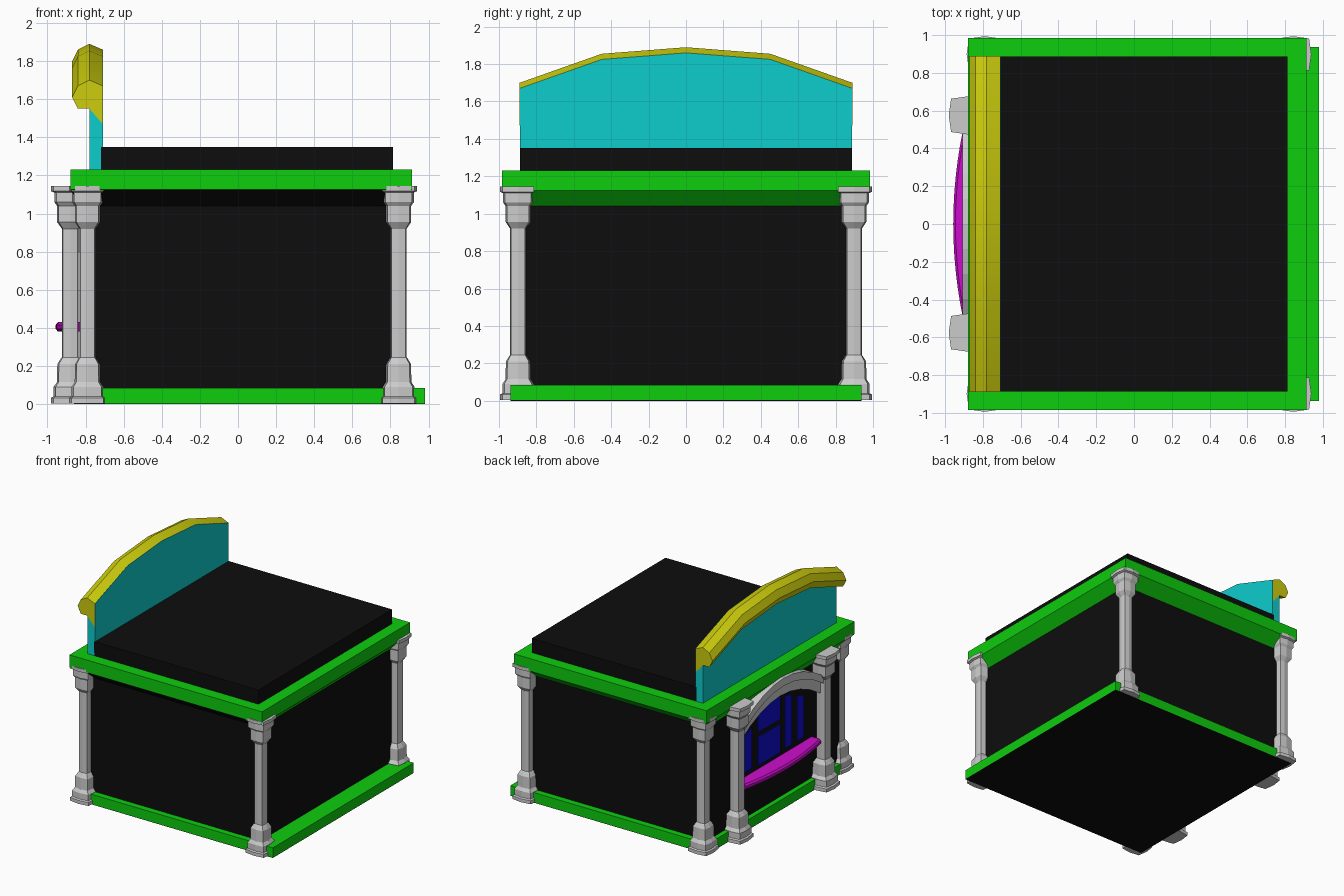
import bpy, bmesh, math

if "Cube" in bpy.data.objects:
    bpy.data.objects.remove(bpy.data.objects["Cube"])


def material(name, rgb):
    m = bpy.data.materials.new(name)
    m.diffuse_color = (*rgb, 1)
    m.use_nodes = True
    m.node_tree.nodes["Principled BSDF"].inputs["Base Color"].default_value = m.diffuse_color
    return m


LO, HI = 0.004, 0.61
GREEN = material("green", (LO, HI, LO))
BLACK = material("black", (LO, LO, LO))
CYAN = material("cyan", (LO, HI, HI))
YELLOW = material("yellow", (HI, HI, LO))
MAGENTA = material("magenta", (HI, LO, HI))
BLUE = material("blue", (LO, LO, HI))


def loft(name, rings, mat=None, smooth=False):
    """Skin a list of equal closed rings and cap both ends."""
    bm = bmesh.new()
    vs = [[bm.verts.new(p) for p in r] for r in rings]
    n = len(rings[0])
    for a, b in zip(vs, vs[1:]):
        for i in range(n):
            j = (i + 1) % n
            bm.faces.new((a[i], a[j], b[j], b[i]))
    bm.faces.new(vs[0][::-1])
    bm.faces.new(vs[-1])
    bmesh.ops.recalc_face_normals(bm, faces=bm.faces)
    me = bpy.data.meshes.new(name)
    bm.to_mesh(me)
    bm.free()
    ob = bpy.data.objects.new(name, me)
    bpy.context.collection.objects.link(ob)
    if mat:
        me.materials.append(mat)
    if smooth:
        bpy.ops.object.select_all(action='DESELECT')
        ob.select_set(True)
        bpy.context.view_layer.objects.active = ob
        bpy.ops.object.shade_smooth_by_angle(angle=math.radians(30))
    return ob


def rect(x0, x1, y, z):
    return [(x0, -y, z), (x1, -y, z), (x1, y, z), (x0, y, z)]


def box(name, x0, x1, y, z0, z1, mat):
    return loft(name, [rect(x0, x1, y, z0), rect(x0, x1, y, z1)], mat)


# Main block, floor and roof
box("walls", -0.82, 0.83, 0.885, 0.003, 1.2, BLACK)
box("floor", -0.86, 0.98, 0.937, 0, 0.003, BLACK)
box("plinth", -0.86, 0.98, 0.937, 0.003, 0.085, GREEN)
box("roof_slab", -0.72, 0.813, 0.888, 1.2, 1.35, BLACK)

# Cornice with a sloped underside, dark on the front side
cornice = loft("cornice", [rect(-0.82, 0.83, 0.885, 1.04), rect(-0.88, 0.913, 0.985, 1.125),
                           rect(-0.88, 0.913, 0.985, 1.23)], GREEN)
cornice.data.materials.append(BLACK)
for f in cornice.data.polygons:
    if f.normal.y < -0.3 and f.normal.z < -0.3:
        f.material_index = 1

# Columns: eight-sided with bulged square section
PROFILE = [(.004, .096), (.033, .096), (.04, .084), (.09, .084), (.115, .067), (.21, .065),
           (.238, .048), (.245, .042), (.92, .042), (.955, .066), (1.04, .066), (1.06, .08),
           (1.11, .08), (1.117, .096), (1.145, .096)]


def column(name, cx, cy, s=1.0):
    rings = []
    for z, r in PROFILE:
        ring = []
        for k in range(8):
            q = r * s * (1 if k % 2 == 0 else 1.24)
            a = k * math.pi / 4
            ring.append((cx + q * math.cos(a), cy + q * math.sin(a), z))
        rings.append(ring)
    loft(name, rings)


for side, sy in (("left", 1), ("right", -1)):
    column("entrance_column_" + side, -0.88, sy * 0.575, 1.05)
    column("facade_corner_column_" + side, -0.79, sy * 0.898)
    column("rear_corner_column_" + side, 0.843, sy * 0.898)

# Parapet wall and its rounded coping, both following the same arc
ARC = [(-0.888, 0), (-0.45, 0.155), (0, 0.19), (0.45, 0.155), (0.888, 0)]
loft("parapet", [[(-0.78, y, 1.2), (-0.708, y, 1.2), (-0.708, y, 1.67 + h), (-0.78, y, 1.67 + h)]
                 for y, h in ARC], CYAN)
COPING = [(-0.71, 1.67), (-0.78, 1.70), (-0.84, 1.67), (-0.87, 1.61),
          (-0.84, 1.55), (-0.78, 1.55), (-0.71, 1.47)]
loft("parapet_coping", [[(x, y * 1.002, z + h) for x, z in COPING] for y, h in ARC],
     YELLOW, smooth=True)


# Stepped arch between the entrance columns
def arch(name, x, low, high):
    rings = []
    for i in range(9):
        t = -1 + i / 4
        rise = 0.18 * (1 - t * t)
        y = 0.53 * t
        rings.append([(x, y, low + rise), (-0.81, y, low + rise),
                      (-0.81, y, high + rise), (x, y, high + rise)])
    loft(name, rings)


arch("arch_outer", -0.908, 0.89, 0.955)
arch("arch_inner", -0.88, 0.80, 0.89)


# Window panes set on the facade, tops following the arch
def pane(name, y0, y1, z0, z1, z2):
    ring = [(y0, z0), (y1, z0), (y1, z2), (y0, z1)]
    loft(name, [[(x, y, z) for y, z in ring] for x in (-0.81, -0.826)], BLUE)


pane("window_left", 0.40, 0.30, 0.47, 0.78, 0.81)
pane("door_glass", 0.22, -0.08, 0.46, 0.70, 0.70)
pane("transom_glass", 0.22, -0.08, 0.74, 0.91, 0.94)
pane("window_middle", -0.14, -0.23, 0.47, 0.91, 0.89)
pane("window_right", -0.30, -0.39, 0.47, 0.85, 0.82)

# Bowed ledge across the entrance, filled back to the wall
ledge = []
for i in range(13):
    t = -1 + i / 6
    x = -0.905 - 0.052 * (1 - t * t)
    ledge.append([(-0.81, 0.5 * t, 0.38), (x + 0.012, 0.5 * t, 0.38), (x, 0.5 * t, 0.395),
                  (x, 0.5 * t, 0.415), (x + 0.012, 0.5 * t, 0.43), (-0.81, 0.5 * t, 0.43)])
loft("entrance_ledge", ledge, MAGENTA, smooth=True)
